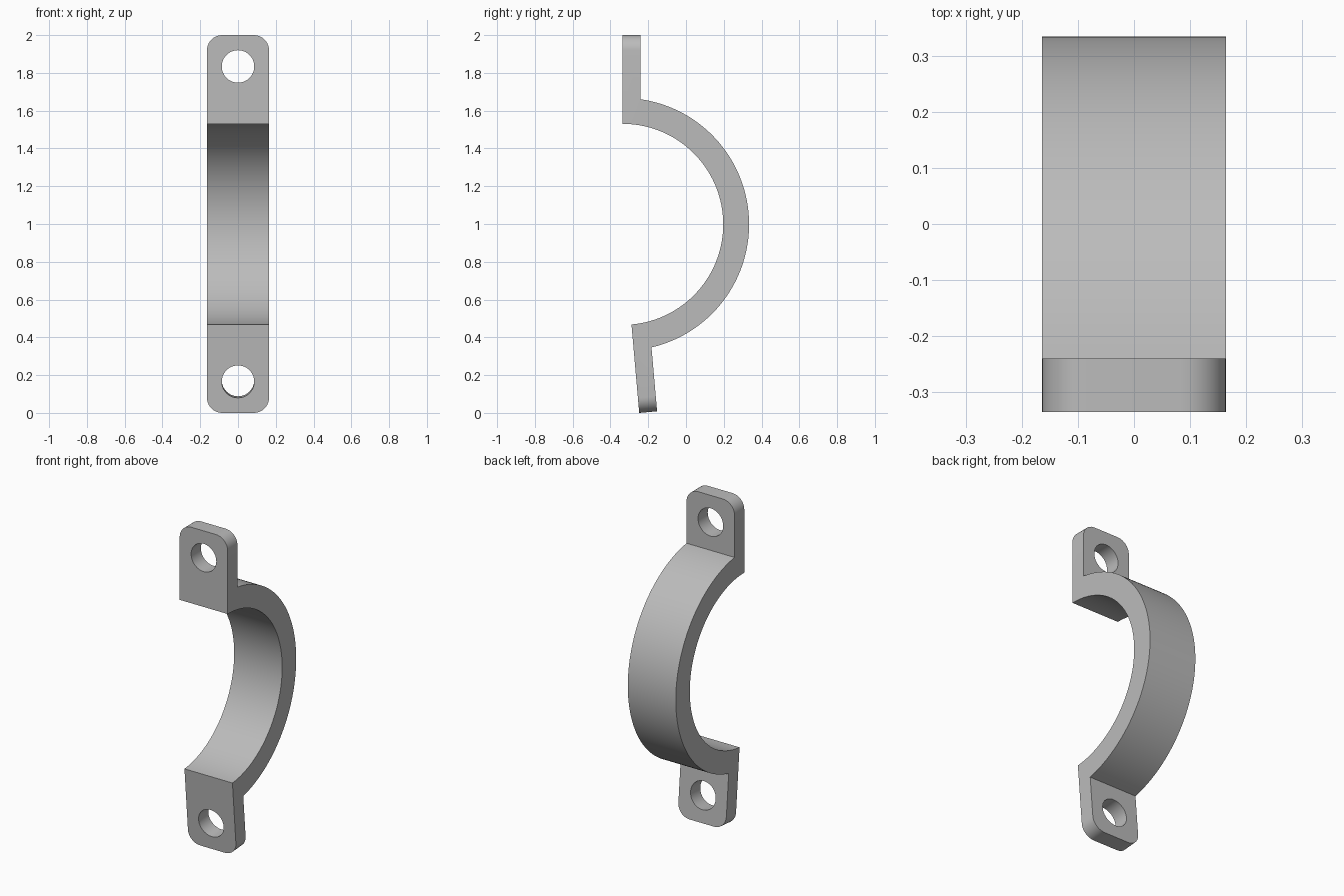
import bpy, bmesh
from math import sin, cos, asin, radians
from mathutils import Vector, Matrix

if "Cube" in bpy.data.objects:
    bpy.data.objects.remove(bpy.data.objects["Cube"], do_unlink=True)

HALF_WIDTH = 0.164
INNER, OUTER, REACH = 0.532, 0.669, 1.0019
TAB = 0.095                      # tab thickness
HOLE_AT, HOLE_R, CORNER_R = 0.836, 0.086, 0.08
SWEEP = radians(175)             # lower tab leans a little
CENTRE = Vector((0, -0.335, 0.9981))
STEPS = 72


def polar(radius, angle):
    """Point on the side plane, angle measured from straight up."""
    return CENTRE + Vector((0, sin(angle) * radius, cos(angle) * radius))


def arc(radius, start, end):
    return [polar(radius, start + (end - start) * i / STEPS) for i in range(STEPS + 1)]


# Side profile: inner arc, lower tab, outer arc, upper tab
lower_normal = Vector((0, -cos(SWEEP), sin(SWEEP)))
upper_normal = Vector((0, 1, 0))
lean = asin(TAB / OUTER)
lower_end = polar(REACH, SWEEP)
upper_end = polar(REACH, 0)
lower_tip = [lower_end, lower_end + lower_normal * TAB]
upper_tip = [upper_end + upper_normal * TAB, upper_end]
profile = (arc(INNER, 0, SWEEP) + lower_tip
           + arc(OUTER, SWEEP - lean, lean) + upper_tip)

# Strap body: extrude the profile across its width
bm = bmesh.new()
shift = Vector((HALF_WIDTH, 0, 0))
face = bm.faces.new([bm.verts.new(p - shift) for p in profile])
extruded = bmesh.ops.extrude_face_region(bm, geom=[face])["geom"]
bmesh.ops.translate(bm, vec=shift * 2,
                    verts=[v for v in extruded if isinstance(v, bmesh.types.BMVert)])
bmesh.ops.recalc_face_normals(bm, faces=bm.faces)

# Round the corners of both tabs
def on_tip(v):
    return any((v.co - p).yz.length < 1e-4 for p in lower_tip + upper_tip)

corners = [e for e in bm.edges if all(on_tip(v) for v in e.verts)
           and abs(e.verts[0].co.x - e.verts[1].co.x) < 1e-4]
bmesh.ops.bevel(bm, geom=corners, offset=CORNER_R, segments=10,
                profile=0.5, affect='EDGES')
mesh = bpy.data.meshes.new("clamp_strap")
bm.to_mesh(mesh)
bm.free()
strap = bpy.data.objects.new("clamp_strap", mesh)
bpy.context.collection.objects.link(strap)

grey = bpy.data.materials.new("plain grey")
grey.use_nodes = True
grey.diffuse_color = (0.5, 0.5, 0.5, 1)
grey.node_tree.nodes["Principled BSDF"].inputs["Base Color"].default_value = (0.5, 0.5, 0.5, 1)
mesh.materials.append(grey)

bpy.ops.object.select_all(action='DESELECT')
strap.select_set(True)
bpy.context.view_layer.objects.active = strap


# Bolt holes through both tabs
def drill(name, angle, normal):
    bpy.ops.mesh.primitive_cylinder_add(vertices=48, radius=HOLE_R, depth=TAB * 3)
    cutter = bpy.context.object
    cutter.name = name
    cutter.hide_render = True
    cutter.data.materials.append(grey)
    spin = normal.to_track_quat('Z', 'X').to_matrix().to_4x4()
    cutter.matrix_world = Matrix.Translation(polar(HOLE_AT, angle) + normal * TAB / 2) @ spin
    bpy.context.view_layer.update()
    cut = strap.modifiers.new(name, 'BOOLEAN')
    cut.operation = 'DIFFERENCE'
    cut.solver = 'EXACT'
    cut.object = cutter
    bpy.ops.object.select_all(action='DESELECT')
    strap.select_set(True)
    bpy.context.view_layer.objects.active = strap
    bpy.ops.object.modifier_apply(modifier=cut.name)
    bpy.data.objects.remove(cutter, do_unlink=True)


drill("upper_hole_cutter", 0, upper_normal)
drill("lower_hole_cutter", SWEEP, lower_normal)

bpy.ops.object.shade_smooth_by_angle(angle=radians(30))
